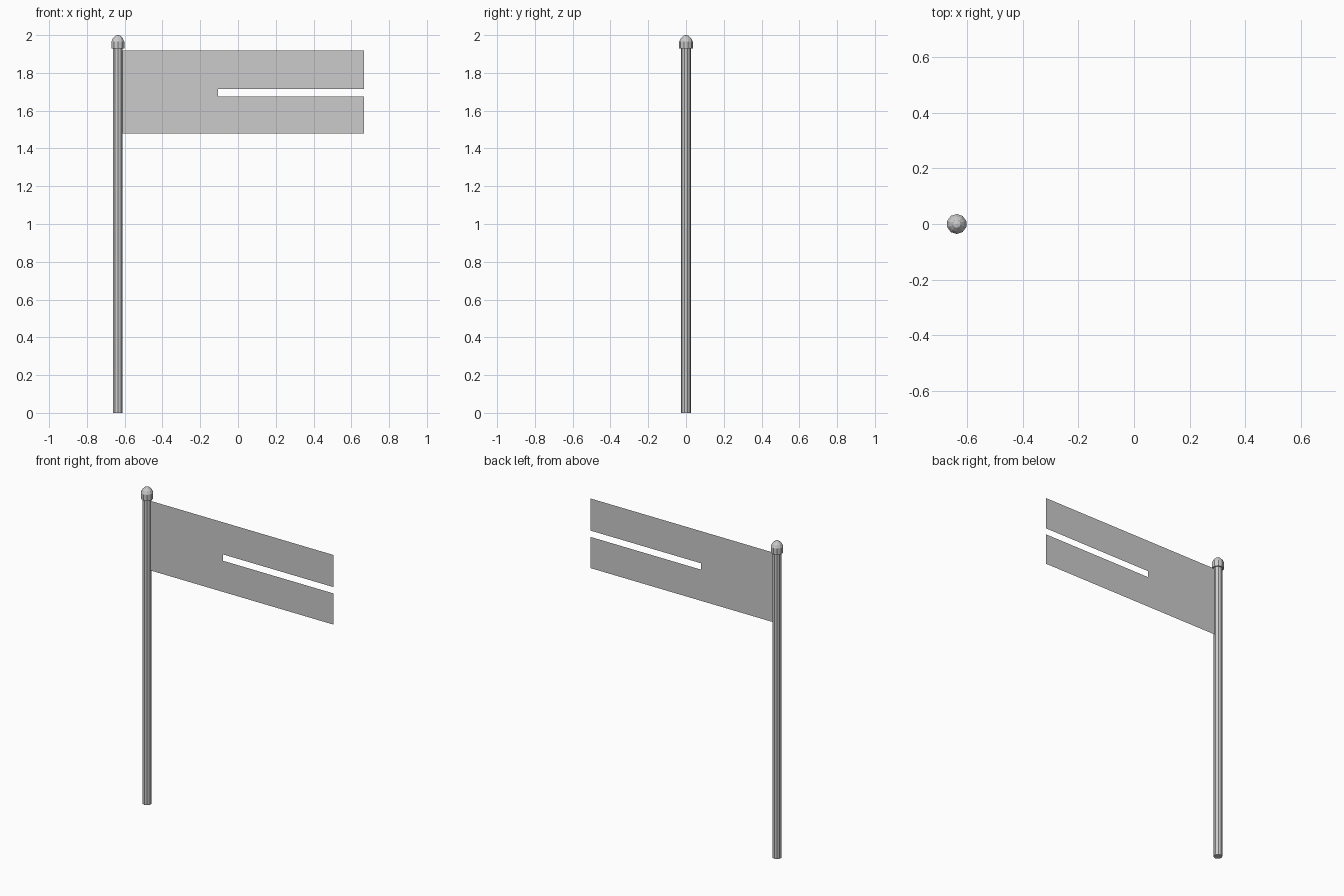
import bpy, bmesh, math

if "Cube" in bpy.data.objects:
    bpy.data.objects.remove(bpy.data.objects["Cube"])

POLE_X = -0.636


def material(name, value):
    m = bpy.data.materials.new(name)
    m.diffuse_color = (value, value, value, 1)
    m.use_nodes = True
    m.node_tree.nodes["Principled BSDF"].inputs["Base Color"].default_value = m.diffuse_color
    return m


grey = material("light_grey", 0.6)


def make_object(name, bm):
    mesh = bpy.data.meshes.new(name)
    bm.to_mesh(mesh)
    bm.free()
    mesh.materials.append(grey)
    obj = bpy.data.objects.new(name, mesh)
    bpy.context.collection.objects.link(obj)
    return obj


def lathe(name, profile, sides):
    """Closed solid of revolution around the pole axis from (radius, z) pairs."""
    bm = bmesh.new()
    rings = []
    for r, z in profile:
        if r == 0:
            rings.append([bm.verts.new((POLE_X, 0, z))] * sides)
            continue
        angles = [2 * math.pi * (i + 0.5) / sides for i in range(sides)]
        rings.append([bm.verts.new((POLE_X + r * math.cos(a), r * math.sin(a), z)) for a in angles])
    for low, high in zip(rings, rings[1:]):
        for i in range(sides):
            j = (i + 1) % sides
            corners = [low[i], low[j], high[j], high[i]]
            bm.faces.new(list(dict.fromkeys(corners)))
    bm.faces.new(rings[0][::-1])
    if profile[-1][0] > 0:
        bm.faces.new(rings[-1])
    return make_object(name, bm)


# Pole
lathe("pole", [(0.026, 0), (0.026, 1.94)], 10)

# Finial: short collar with a rounded tip
lathe("finial", [(0.036, 1.928), (0.036, 1.966), (0.027, 1.984), (0.014, 1.997), (0, 2.0)], 10)

# Flag: single sheet with a slot that splits it into two tails
xs = [POLE_X + 0.02, -0.105, 0.668]
zs = [1.478, 1.675, 1.715, 1.918]
bm = bmesh.new()
grid = [[bm.verts.new((x, 0, z)) for z in zs] for x in xs]
for i in range(2):
    for k in range(3):
        if (i, k) != (1, 1):
            bm.faces.new([grid[i][k], grid[i + 1][k], grid[i + 1][k + 1], grid[i][k + 1]])
make_object("flag", bm)
